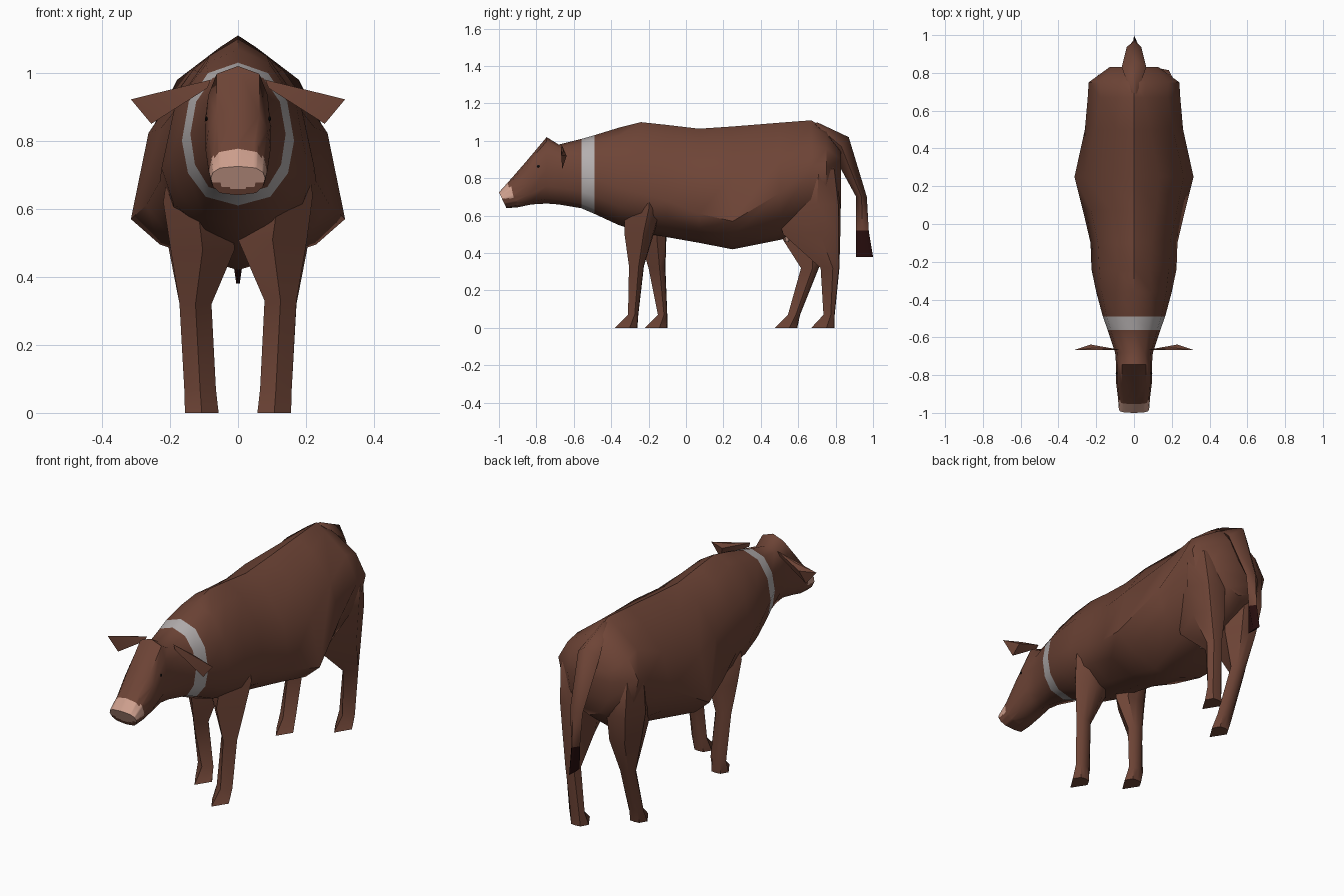
import bpy, bmesh
from math import sin, cos, pi, radians
from mathutils import Vector

cube = bpy.data.objects.get("Cube")
if cube:
    bpy.data.objects.remove(cube, do_unlink=True)


def material(name, r, g, b):
    mat = bpy.data.materials.new(name)
    mat.use_nodes = True
    mat.diffuse_color = (r, g, b, 1)
    mat.node_tree.nodes["Principled BSDF"].inputs["Base Color"].default_value = (r, g, b, 1)
    return mat


brown = material("brown hide", .155, .058, .037)
grey = material("grey collar", .46, .43, .43)
pink = material("pink muzzle", .62, .35, .27)
dark = material("dark tuft", .02, .004, .004)
black = material("black eye", .005, .005, .005)


def finish(name, bm, materials, rule=None, angle=45):
    """Turn a bmesh into a named, shaded object; rule maps a face centre to a slot."""
    bmesh.ops.recalc_face_normals(bm, faces=bm.faces)
    if rule:
        for face in bm.faces:
            face.material_index = rule(face.calc_center_median())
    mesh = bpy.data.meshes.new(name)
    bm.to_mesh(mesh)
    bm.free()
    obj = bpy.data.objects.new(name, mesh)
    bpy.context.collection.objects.link(obj)
    for mat in materials:
        mesh.materials.append(mat)
    bpy.ops.object.select_all(action='DESELECT')
    obj.select_set(True)
    bpy.context.view_layer.objects.active = obj
    bpy.ops.object.shade_smooth_by_angle(angle=radians(angle))
    return obj


def skin(rings):
    """Skin a list of equal rings and close both ends with rows of quads."""
    bm = bmesh.new()
    rows = [[bm.verts.new(p) for p in ring] for ring in rings]
    n = len(rows[0])
    for a, b in zip(rows, rows[1:]):
        for i in range(n):
            j = (i + 1) % n
            bm.faces.new((a[i], a[j], b[j], b[i]))
    for row in (rows[0], rows[-1]):
        for i in range(n // 2):
            corners = [i, i + 1, n - i - 1, (n - i) % n]
            bm.faces.new([row[k] for k in dict.fromkeys(corners)])
    return bm


# Head, neck and trunk in one skin
def body_ring(y, tilt, top, bottom, width, mid, back, belly):
    ring = []
    for k in range(12):
        a = 2 * pi * k / 12
        s, c = sin(a), -cos(a)
        z = mid + c * (top - mid if c > 0 else mid - bottom)
        x = width * abs(s) ** (back if c > 0 else belly)
        if abs(s) < .01:
            x = 0
        ring.append(Vector((x if s > 0 else -x, y + tilt * (top - z), z)))
    return ring


# y, tilt, top, bottom, half width, height of widest point, back and belly pinch
body_sections = [
    (-1, .47, .725, .64, .08, .69, .6, .6),
    (-.93, .2, .803, .645, .086, .71, .6, .6),
    (-.85, .1, .895, .66, .095, .77, .6, .6),
    (-.745, 0, 1.02, .665, .095, .85, .6, .7),
    (-.68, 0, .98, .66, .1, .84, .8, .7),
    (-.56, 0, 1.01, .64, .14, .82, .9, .7),
    (-.49, 0, 1.03, .61, .165, .8, .9, .8),
    (-.36, 0, 1.07, .55, .2, .75, 1.1, 1),
    (-.24, 0, 1.10, .51, .225, .72, 1.4, 1.2),
    (-.1, 0, 1.085, .485, .23, .68, 1.3, 1.4),
    (.07, 0, 1.065, .455, .27, .61, 1.2, 1.7),
    (.25, 0, 1.077, .42, .315, .57, 1.25, 2.2),
    (.5, 0, 1.097, .47, .26, .72, 1.6, 1.4),
    (.67, 0, 1.11, .52, .245, .85, 2.2, 1),
    (.75, 0, 1.06, .58, .24, .86, 1.9, 1),
    (.83, 0, .95, .64, .13, .85, 1, 1)]


def body_colour(c):
    if -.56 < c.y < -.49:
        return 1
    on_muzzle = c.y < -.925 and (c.x / .09) ** 2 + ((c.z - .717) / .058) ** 2 < 1
    return 2 if on_muzzle else 0


body = skin([body_ring(*s) for s in body_sections])
nose_edges = [e for e in body.edges if all(v.co.y < -.86 for v in e.verts)]
bmesh.ops.subdivide_edges(body, edges=nose_edges, cuts=5, use_grid_fill=True)
finish("body", body, [brown, grey, pink], body_colour)


# Legs: pointed in front, blunt behind
leg_outline = [(0, 0), (1, .65), (.55, .97), (0, 1), (-.55, .97), (-1, .65)]


def leg(name, side, levels):
    """Each level is height, front y, back y, inner x, outer x."""
    rings = []
    for z, y0, y1, x0, x1 in levels:
        rings.append([(side * ((x0 + x1) / 2 + (x1 - x0) / 2 * u), y0 + (y1 - y0) * v, z)
                      for u, v in leg_outline])
    finish(name, skin(rings), [brown])


leg("front_leg_left", 1, [
    (.85, -.26, -.17, .1, .19), (.64, -.325, -.13, .02, .22),
    (.51, -.33, -.17, 0, .203), (.33, -.305, -.225, .078, .172),
    (.07, -.31, -.255, .065, .158), (0, -.38, -.26, .057, .156)])
leg("front_leg_right", -1, [
    (.82, -.24, -.14, .1, .19), (.62, -.28, -.1, .02, .22),
    (.48, -.25, -.105, .01, .198), (.32, -.2, -.11, .078, .172),
    (.07, -.15, -.1, .065, .158), (0, -.22, -.1, .057, .156)])
leg("hind_leg_left", 1, [
    (.95, .64, .75, .05, .12), (.85, .54, .8, .05, .238),
    (.66, .47, .825, .03, .23), (.5, .52, .825, .04, .207),
    (.32, .72, .82, .08, .172), (.07, .735, .795, .065, .158),
    (0, .67, .795, .057, .156)])
leg("hind_leg_right", -1, [
    (.95, .64, .74, .05, .12), (.85, .54, .79, .05, .238),
    (.66, .46, .8, .03, .235), (.5, .5, .775, .04, .207),
    (.32, .615, .71, .08, .172), (.07, .545, .61, .065, .158),
    (0, .475, .595, .057, .156)])

# Tail: front edge, back edge and half width of each diamond section
tail_sections = [
    (.68, 1.08, .7, 1.1, .015), (.79, .92, .87, 1.02, .065),
    (.91, .7, .967, .7, .038), (.91, .52, .977, .52, .025),
    (.91, .38, 1, .38, .005)]
tail = skin([[(0, y0, z0), (w, (y0 + y1) / 2, (z0 + z1) / 2),
              (0, y1, z1), (-w, (y0 + y1) / 2, (z0 + z1) / 2)]
             for y0, z0, y1, z1, w in tail_sections])
finish("tail", tail, [brown, dark], lambda c: int(c.z < .52 and c.y > .9), 80)

# Ears and eyes, one per side
for side, label in ((1, "left"), (-1, "right")):
    bm = bmesh.new()
    for x, y, z in ((.08, -.665, .98), (.2, -.655, .948), (.315, -.667, .922),
                    (.255, -.662, .85), (.09, -.668, .955), (.23, -.638, .92)):
        bm.verts.new((side * x, y, z))
    bmesh.ops.convex_hull(bm, input=bm.verts)
    finish("ear_" + label, bm, [brown], angle=20)

    bm = bmesh.new()
    bmesh.ops.create_uvsphere(bm, u_segments=8, v_segments=6, radius=.007)
    bmesh.ops.scale(bm, vec=(.5, 1, 1), verts=bm.verts)
    bmesh.ops.translate(bm, vec=(side * .0935, -.79, .865), verts=bm.verts)
    finish("eye_" + label, bm, [black])

# Udder
bm = bmesh.new()
bmesh.ops.create_cone(bm, cap_ends=True, segments=6, radius1=.01, radius2=.03, depth=.05)
bmesh.ops.translate(bm, vec=(0, .54, .485), verts=bm.verts)
finish("udder", bm, [pink])
